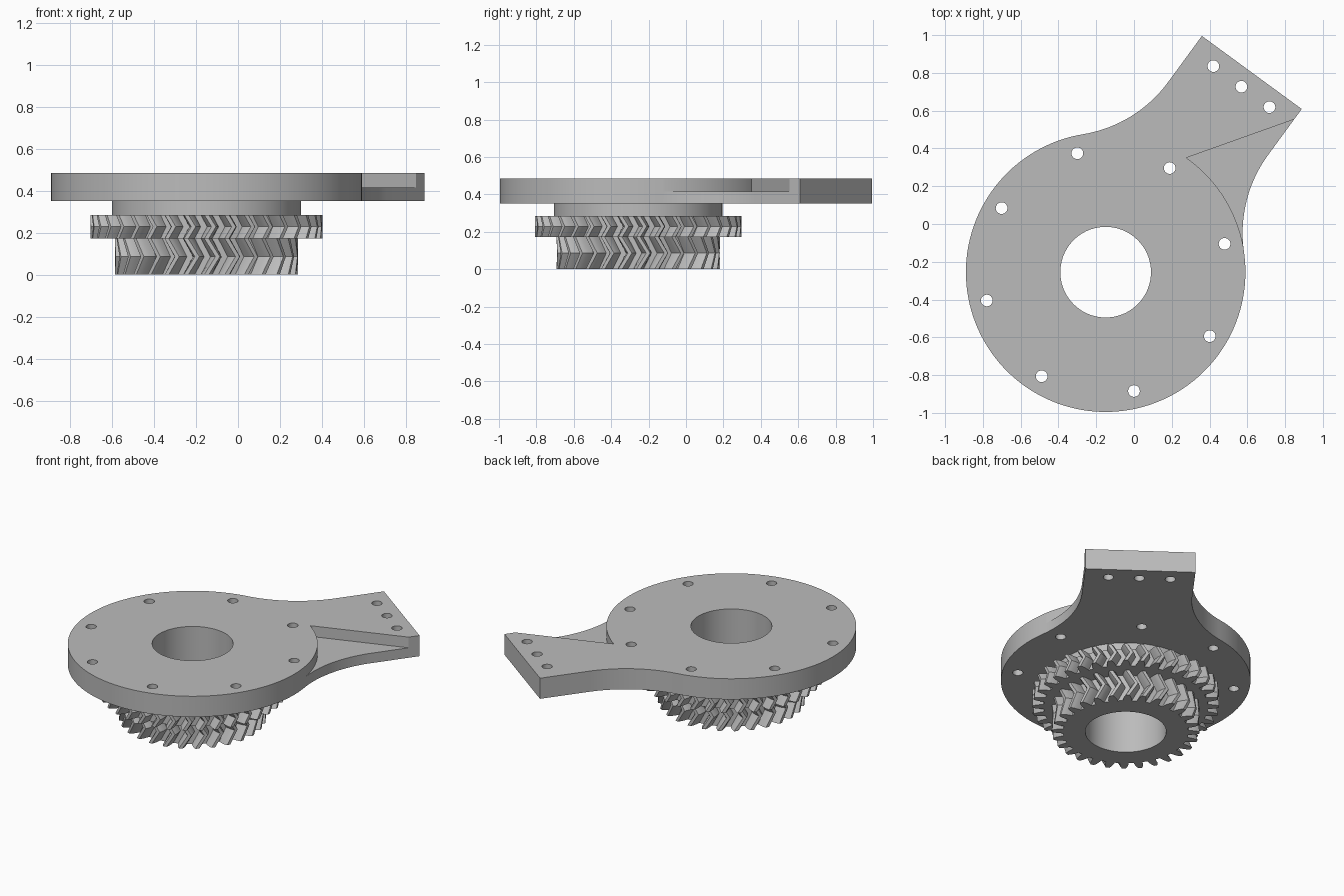
import bpy, bmesh
from math import sin, cos, radians, pi, sqrt, asin
from mathutils import Matrix, Vector

cube = bpy.data.objects.get("Cube")
if cube:
    bpy.data.objects.remove(cube)

steel = bpy.data.materials.new("plain_grey")
steel.use_nodes = True
GREY = (0.5, 0.5, 0.5, 1)
steel.diffuse_color = GREY
steel.node_tree.nodes["Principled BSDF"].inputs["Base Color"].default_value = GREY

AXIS = Vector((-0.15, -0.255))     # centre of disc, gears and bore
ARM = radians(53.8)                # direction of the arm
R, HALF, REACH = 0.74, 0.3275, 1.31
Z0, Z1, FLOOR = 0.35, 0.485, 0.415
BORE = 0.24


def polar(r, a):
    return Vector((r * cos(a), r * sin(a)))


def arc(r, a0, a1, n, centre=Vector((0, 0))):
    return [centre + polar(r, a0 + (a1 - a0) * i / n) for i in range(n + 1)]


def circle(r, n, centre=Vector((0, 0))):
    return arc(r, 0, 2 * pi, n, centre)[:-1]


def add_prism(bm, rings):
    """Loft equal outlines [(points, z), ...] and cap both ends."""
    loops = [[bm.verts.new((p.x, p.y, z)) for p in pts] for pts, z in rings]
    n = len(loops[0])
    for a, b in zip(loops, loops[1:]):
        for i in range(n):
            j = (i + 1) % n
            bm.faces.new((a[i], a[j], b[j], b[i]))
    bm.faces.new(loops[0][::-1])
    bm.faces.new(loops[-1])


def make(name, *prisms):
    bm = bmesh.new()
    for rings in prisms:
        add_prism(bm, rings)
    bmesh.ops.recalc_face_normals(bm, faces=bm.faces)
    mesh = bpy.data.meshes.new(name)
    bm.to_mesh(mesh)
    bm.free()
    mesh.materials.append(steel)
    ob = bpy.data.objects.new(name, mesh)
    ob.location = (AXIS.x, AXIS.y, 0)
    bpy.context.collection.objects.link(ob)
    return ob


def finish(ob, *cutters):
    """Cut the holes and smooth the round walls."""
    bpy.ops.object.select_all(action='DESELECT')
    bpy.context.view_layer.objects.active = ob
    ob.select_set(True)
    for c in cutters:
        mod = ob.modifiers.new("cut", 'BOOLEAN')
        mod.operation, mod.solver, mod.object = 'DIFFERENCE', 'EXACT', c
        bpy.ops.object.modifier_apply(modifier=mod.name)
    bpy.ops.object.shade_smooth_by_angle(angle=radians(25))


# Cutters: bore, bolt holes, arm screw holes, corner pocket
bore = make("bore_cutter", [(circle(BORE, 72), -0.1), (circle(BORE, 72), 0.6)])

turn = Matrix.Rotation(ARM, 2)
spots = [polar(0.647, radians(13.4 + 45 * k)) for k in range(8)]
spots += [turn @ Vector((1.217, v)) for v in (-0.184, 0, 0.184)]
holes = make("hole_cutter", *[[(circle(0.031, 24, s), 0.3), (circle(0.031, 24, s), 0.6)]
                              for s in spots])

pocket_edge = arc(R + 0.001, radians(54.8), radians(8.5), 36)
pocket_edge += [Vector((1.15, -0.05)), Vector((1.15, 0.863))]
pocket = make("pocket_cutter", [(pocket_edge, FLOOR), (pocket_edge, 0.6)])

# Mounting plate: disc blended into a square-ended arm by two tangent fillets
FILLET = 0.70
lean = asin((HALF + FILLET) / (R + FILLET))
along = sqrt((R + FILLET) ** 2 - (HALF + FILLET) ** 2)
side = arc(FILLET, -pi / 2, lean - pi, 24, Vector((along, HALF + FILLET)))
side.insert(0, Vector((REACH, HALF)))
mirrored = [Vector((p.x, -p.y)) for p in reversed(side)]
outline = side + arc(R, lean, 2 * pi - lean, 100)[1:-1] + mirrored
outline = [turn @ p for p in outline]
plate = make("mounting_plate", [(outline, Z0), (outline, Z1)])
finish(plate, bore, holes, pocket)

# Hub collar between plate and gears
collar = make("hub_collar", [(circle(0.45, 96), 0.285), (circle(0.45, 96), Z0)])
finish(collar, bore)


# Herringbone gears
def gear(name, teeth, tip, low, high):
    m = tip / (teeth / 2 + 1)
    flank = [(-0.32, tip - 2.25 * m), (-0.29, tip - 1.7 * m), (-0.24, tip - m),
             (-0.18, tip - 0.45 * m), (-0.11, tip)]
    flank += [(-f, r) for f, r in reversed(flank)]
    twist = (high - low) / 2 * 0.577 / (tip - m)

    def ring(shift):
        return [polar(r, 2 * pi * (k + f) / teeth - pi / 2 + shift)
                for k in range(teeth) for f, r in flank]
    ob = make(name, [(ring(0), low), (ring(twist), (low + high) / 2), (ring(0), high)])
    finish(ob, bore)


gear("large_gear", 36, 0.553, 0.172, 0.285)
gear("small_gear", 28, 0.437, 0.0, 0.172)

for cutter in (bore, holes, pocket):
    bpy.data.objects.remove(cutter)
